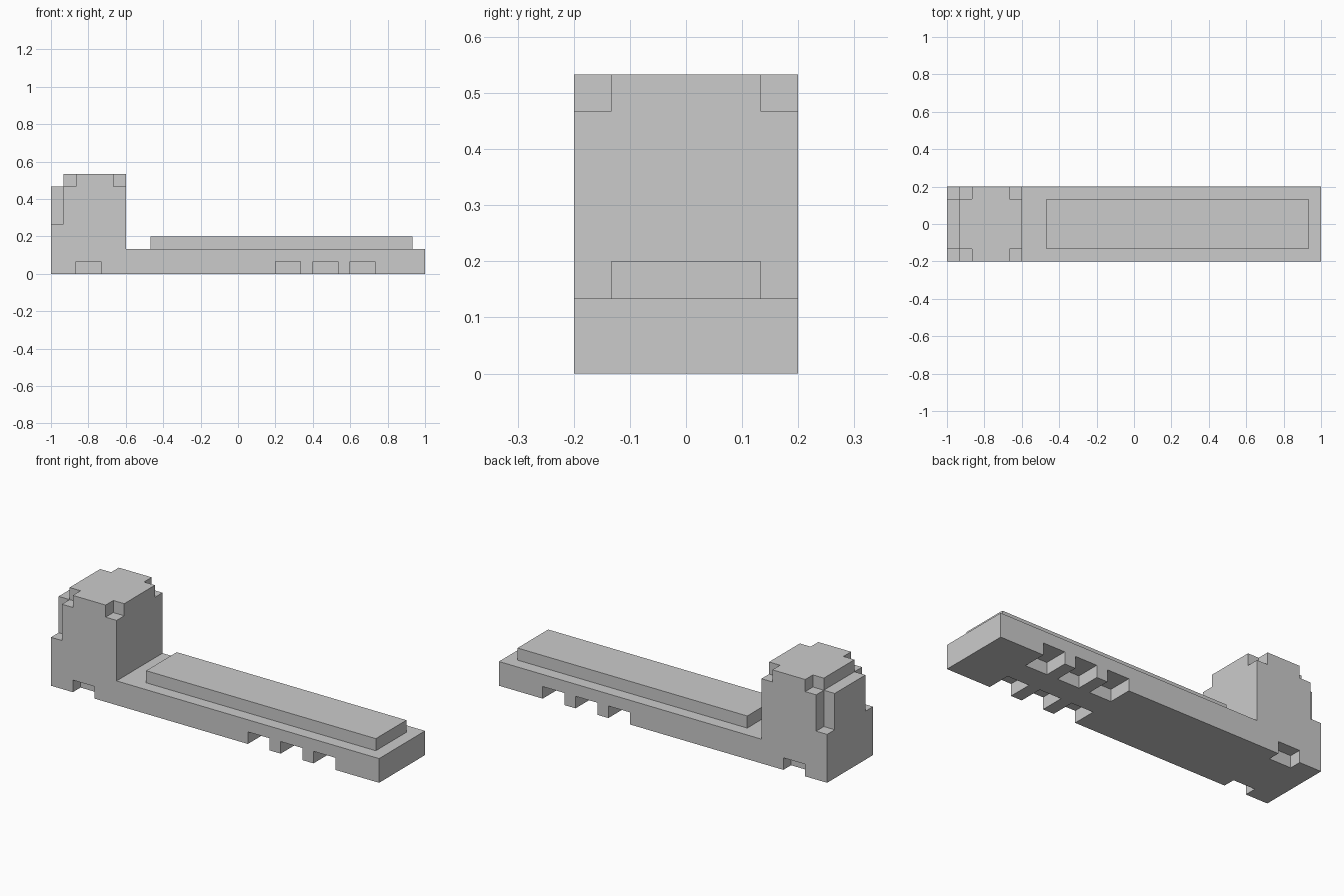
import bpy, bmesh

if "Cube" in bpy.data.objects:
    bpy.data.objects.remove(bpy.data.objects["Cube"])

U = 1 / 15  # block unit


def prism(name, profile, y0, y1):
    """Extrude an x-z profile (block units) from y0 to y1."""
    bm = bmesh.new()
    face = bm.faces.new([bm.verts.new((x * U, y0 * U, z * U)) for x, z in profile])
    ext = bmesh.ops.extrude_face_region(bm, geom=[face])["geom"]
    moved = [v for v in ext if isinstance(v, bmesh.types.BMVert)]
    bmesh.ops.translate(bm, verts=moved, vec=(0, (y1 - y0) * U, 0))
    bmesh.ops.recalc_face_normals(bm, faces=bm.faces)
    mesh = bpy.data.meshes.new(name)
    bm.to_mesh(mesh)
    bm.free()
    obj = bpy.data.objects.new(name, mesh)
    bpy.context.collection.objects.link(obj)
    return obj


def box(name, x0, x1, y0, y1, z0, z1):
    return prism(name, [(x0, z0), (x1, z0), (x1, z1), (x0, z1)], y0, y1)


def cut(target, *size):
    """Subtract a box from the target and discard the cutter."""
    cutter = box("cutter", *size)
    cutter.hide_render = True
    mod = target.modifiers.new("cut", "BOOLEAN")
    mod.operation = "DIFFERENCE"
    mod.solver = "EXACT"
    mod.object = cutter
    bpy.context.view_layer.objects.active = target
    bpy.ops.object.modifier_apply(modifier=mod.name)
    bpy.data.objects.remove(cutter)


# Long base with the tall end block
body = prism("body", [(-15, 0), (15, 0), (15, 2), (-9, 2), (-9, 8),
                      (-14, 8), (-14, 7), (-15, 7)], -3, 3)

# (x0, x1, depth, z0, z1) notches, repeated on both long sides
notches = [
    (-13, -11, 1, -1, 1),   # small underside notch below the block
    (3, 5, 2, -1, 1),       # three deeper underside notches
    (6, 8, 2, -1, 1),
    (9, 11, 2, -1, 1),
    (-10, -8, 1, 7, 9),     # top corners, inner end
    (-14.5, -13, 1, 7, 9),  # top corners, outer end
    (-16, -14, 1, 4, 7.5),  # upright outer corners
]
for x0, x1, depth, z0, z1 in notches:
    cut(body, x0, x1, 3 - depth, 4, z0, z1)
    cut(body, x0, x1, -4, depth - 3, z0, z1)

# Raised plate on the base
box("raised_plate", -7, 14, -2, 2, 2, 3)
